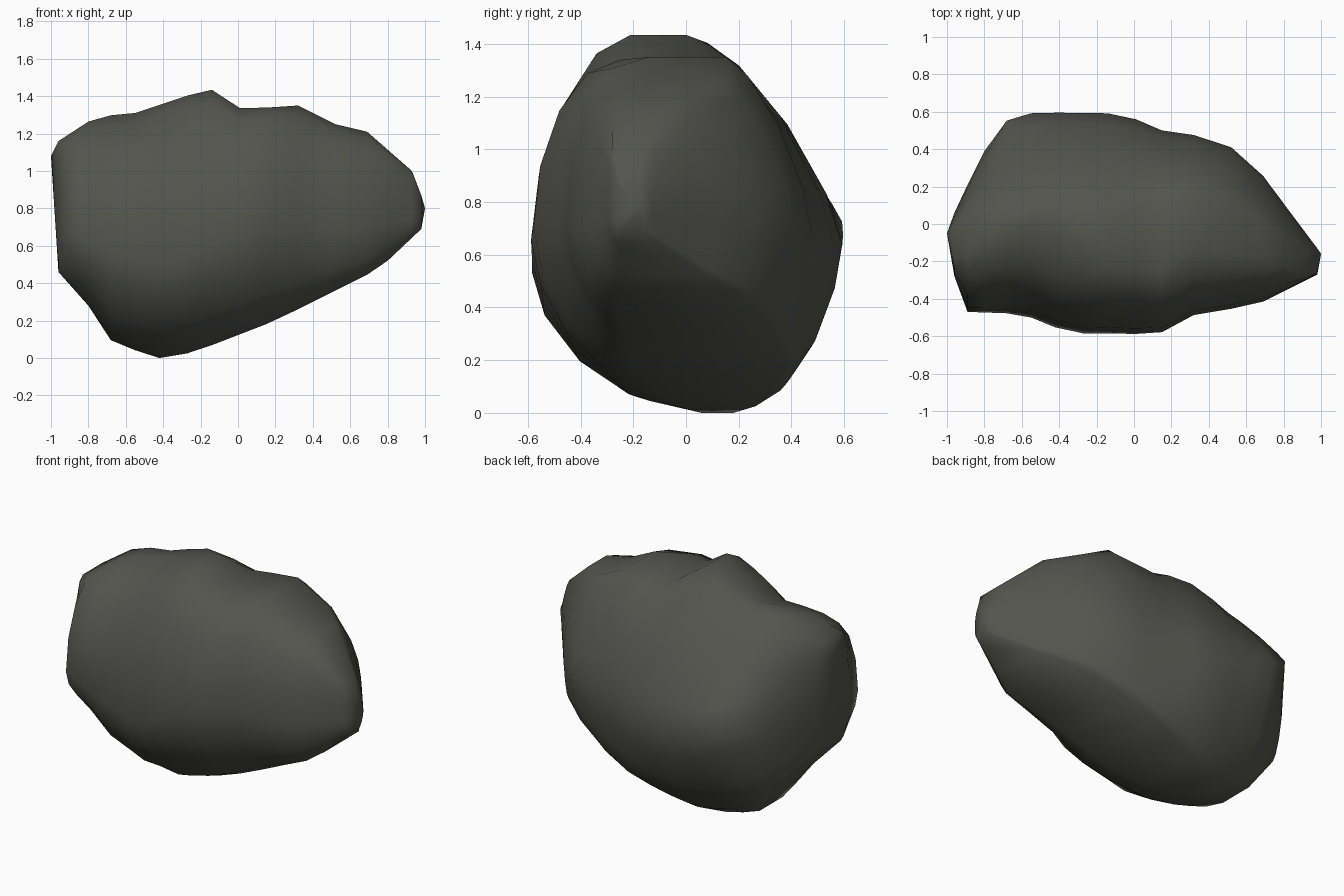
import bpy
import bmesh
import math

cube = bpy.data.objects.get("Cube")
if cube:
    bpy.data.objects.remove(cube, do_unlink=True)

# Dark warm grey stone
stone = bpy.data.materials.new("dark_stone")
stone.use_nodes = True
colour = (0.09, 0.09, 0.078, 1)
stone.diffuse_color = colour
bsdf = stone.node_tree.nodes["Principled BSDF"]
bsdf.inputs["Base Color"].default_value = colour
bsdf.inputs["Roughness"].default_value = 0.9

# Outlines along x: height of the top and the underside
TOP = [(-.96, 1.16), (-.76, 1.29), (-.55, 1.31), (-.22, 1.42), (-.14, 1.434),
       (.02, 1.33), (.32, 1.35), (.52, 1.25), (.69, 1.21), (.93, 1), (.98, .87)]
BOTTOM = [(-.96, .46), (-.8, .28), (-.67, .08), (-.42, 0), (-.24, .03),
          (.2, .2), (.7, .45), (.8, .52), (.98, .69)]
# Outlines along x: reach of each wall in y, its z, and the fullness above it
FRONT = [(-.96, -.28, .7, 2.2), (-.89, -.47, .66, 2), (-.6, -.48, .53, 2),
         (-.34, -.585, .5, 2.3), (-.14, -.585, .6, 1.8), (.13, -.59, .7, 1.9),
         (.3, -.49, .72, 2.2), (.66, -.43, .7, 2.2), (.98, -.27, .75, 2)]
BACK = [(-.96, .06, .8, 1.6), (-.82, .36, .62, 1.5), (-.69, .55, .8, 1.05),
        (-.54, .595, .72, 1.15), (-.3, .595, .65, 1.3), (-.06, .59, .63, 1.45),
        (.15, .5, .65, 1.45), (.36, .47, .7, 1.4), (.6, .38, .73, 1.35),
        (.74, .19, .8, 1.5), (.98, -.13, .78, 1.6)]
# Crests along x: front and back edges of the top, then of the underside
TOP_EDGES = [(-.96, -.2, 0), (-.76, -.08, .08), (-.55, 0, .1), (-.3, -.08, .1),
             (-.14, -.21, 0), (0, -.23, .1), (.2, -.26, .15), (.32, -.14, .15),
             (.52, -.16, .14), (.69, -.18, 0), (.93, -.28, -.15), (.98, -.25, -.18)]
BOTTOM_EDGES = [(-.96, -.2, 0), (-.8, -.1, .3), (-.67, 0, .22), (-.42, .06, .18),
                (-.24, -.06, .28), (0, -.18, .35), (.2, -.2, .38), (.45, -.24, .33),
                (.7, -.3, .2), (.8, -.26, .08), (.98, -.25, -.17)]
SLICES = [-.96, -.89, -.8, -.68, -.55, -.42, -.27, -.14, .01, .15, .32,
          .52, .69, .8, .93, .98]
STEPS = 4


def sample(curve, x):
    for a, b in zip(curve, curve[1:]):
        if x <= b[0]:
            t = (x - a[0]) / (b[0] - a[0])
            return [p + (q - p) * t for p, q in zip(a[1:], b[1:])]
    return curve[-1][1:]


def quadrant(crest, wall, power):
    """Rounded corner from a crest point to a wall point, as (y, z) pairs."""
    for i in range(STEPS + 1):
        angle = math.pi / 2 * i / STEPS
        s = max(0, math.sin(angle)) ** (2 / power)
        c = max(0, math.cos(angle)) ** (2 / power)
        yield (crest[0] + s * (wall[0] - crest[0]), wall[1] + c * (crest[1] - wall[1]))


def slice_points(x):
    high, low = sample(TOP, x)[0], sample(BOTTOM, x)[0]
    front, back = sample(FRONT, x), sample(BACK, x)
    top, bottom = sample(TOP_EDGES, x), sample(BOTTOM_EDGES, x)
    outline = list(quadrant((top[1], high), back, back[2]))
    outline += list(quadrant((bottom[1], low), back, 1.55))[-2::-1]
    outline += list(quadrant((bottom[0], low), front, 1.7))
    outline += list(quadrant((top[0], high), front, front[2]))[-2::-1]
    return [(x, y, z) for y, z in outline]


# Loft the slices and close both ends with a point
bm = bmesh.new()
rings = [[bm.verts.new(p) for p in slice_points(x)] for x in SLICES]
n = len(rings[0])
for a, b in zip(rings, rings[1:]):
    for i in range(n):
        j = (i + 1) % n
        bm.faces.new((a[i], a[j], b[j], b[i]))
for ring, tip in ((rings[0], (-1, -.05, 1.08)), (rings[-1], (1, -.16, .8))):
    apex = bm.verts.new(tip)
    for i in range(n):
        bm.faces.new((ring[i], ring[(i + 1) % n], apex))
bmesh.ops.recalc_face_normals(bm, faces=bm.faces)

mesh = bpy.data.meshes.new("boulder")
bm.to_mesh(mesh)
bm.free()
mesh.materials.append(stone)
boulder = bpy.data.objects.new("boulder", mesh)
bpy.context.collection.objects.link(boulder)

bpy.ops.object.select_all(action="DESELECT")
boulder.select_set(True)
bpy.context.view_layer.objects.active = boulder
bpy.ops.object.shade_smooth_by_angle(angle=math.radians(75))
